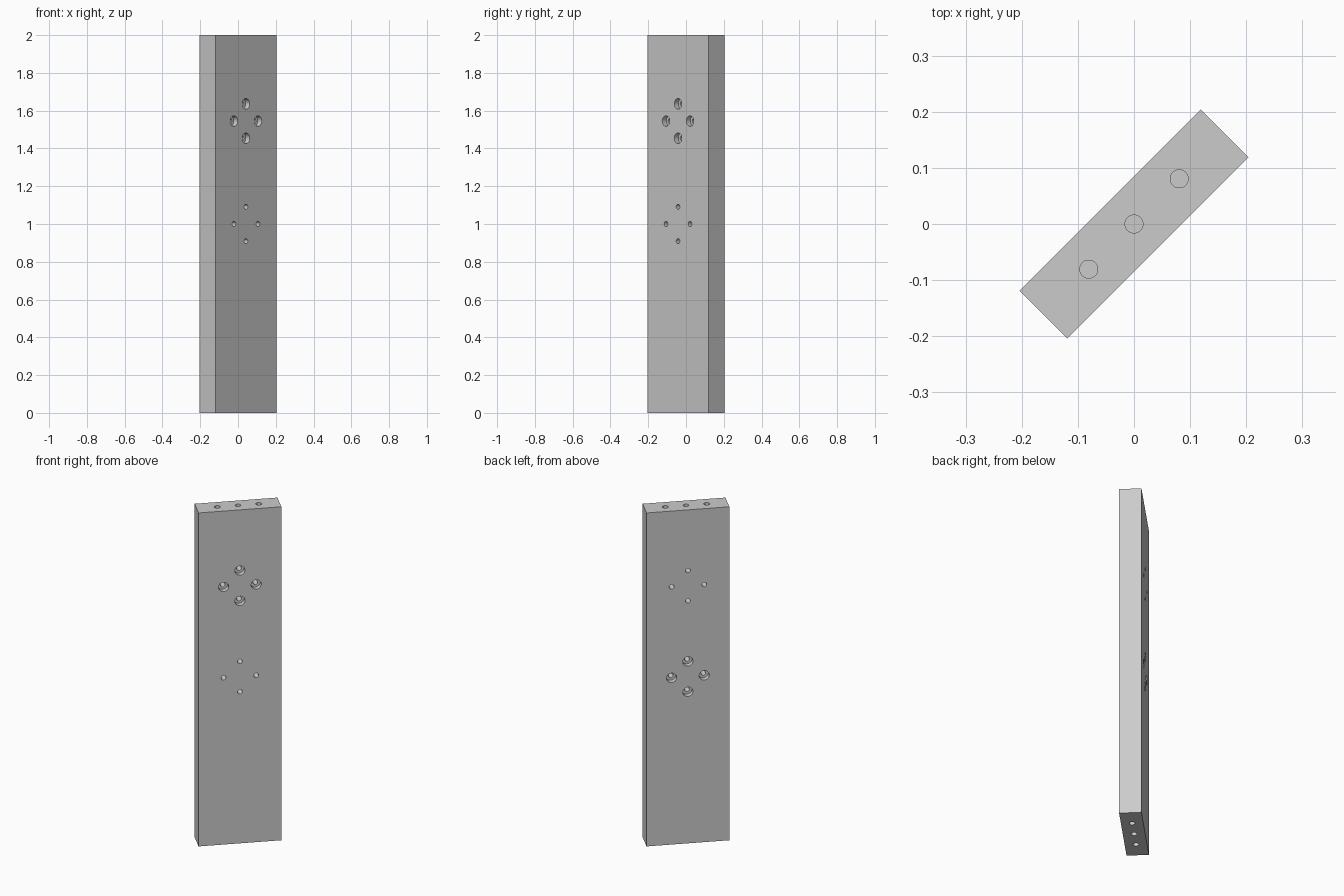
import bpy, bmesh
from math import radians, pi
from mathutils import Matrix, Vector

cube = bpy.data.objects.get("Cube")
if cube:
    bpy.data.objects.remove(cube, do_unlink=True)

WIDTH, THICK, HEIGHT = 0.457, 0.12, 2.0
BOLT_R, BORE_R, BORE_DEPTH = 0.0135, 0.028, 0.03
DOWEL_R, DOWEL_DEPTH = 0.016, 0.12
OVER = 0.02

grey = bpy.data.materials.new("light grey")
grey.use_nodes = True
colour = (0.6, 0.6, 0.6, 1)
grey.diffuse_color = colour
grey.node_tree.nodes["Principled BSDF"].inputs["Base Color"].default_value = colour


def make_object(name, bm):
    mesh = bpy.data.meshes.new(name)
    bm.to_mesh(mesh)
    bm.free()
    mesh.materials.append(grey)
    obj = bpy.data.objects.new(name, mesh)
    bpy.context.collection.objects.link(obj)
    return obj


def stepped_pin(bm, origin, axis, profile, sides=32):
    """Closed round pin with (radius, distance) steps along an axis."""
    turn = Vector((0, 0, 1)).rotation_difference(Vector(axis)).to_matrix().to_4x4()
    place = Matrix.Translation(origin) @ turn
    rings = []
    for radius, dist in profile:
        ring = [bm.verts.new(place @ (Matrix.Rotation(2 * pi * i / sides, 4, 'Z')
                                      @ Vector((radius, 0, dist))))
                for i in range(sides)]
        rings.append(ring)
    for a, b in zip(rings, rings[1:]):
        for i in range(sides):
            j = (i + 1) % sides
            bm.faces.new((a[i], a[j], b[j], b[i]))
    bm.faces.new(rings[0][::-1])
    bm.faces.new(rings[-1])


# Board
bm = bmesh.new()
bmesh.ops.create_cube(bm, size=1)
bmesh.ops.scale(bm, vec=(WIDTH, THICK, HEIGHT), verts=bm.verts)
bmesh.ops.translate(bm, vec=(0, 0, HEIGHT / 2), verts=bm.verts)
board = make_object("drilled_board", bm)

# Counterbored bolt holes: upper set opens to the front, lower set to the back
bm = bmesh.new()
bolt_profile = [(BORE_R, -OVER), (BORE_R, BORE_DEPTH),
                (BOLT_R, BORE_DEPTH), (BOLT_R, THICK + OVER)]
for centre, side in ((1.545, -1), (1.0, 1)):
    for dx, dz in ((0.09, 0), (-0.09, 0), (0, 0.091), (0, -0.091)):
        stepped_pin(bm, (dx, side * THICK / 2, centre + dz), (0, -side, 0), bolt_profile)

# Blind dowel holes in both ends
dowel_profile = [(DOWEL_R, -OVER), (DOWEL_R, DOWEL_DEPTH)]
for x in (-0.114, 0, 0.114):
    stepped_pin(bm, (x, 0, 0), (0, 0, 1), dowel_profile)
    stepped_pin(bm, (x, 0, HEIGHT), (0, 0, -1), dowel_profile)
bmesh.ops.recalc_face_normals(bm, faces=bm.faces)
cutter = make_object("hole_cutter", bm)
cutter.hide_render = True

# Drill the board, then discard the cutter
drill = board.modifiers.new("drill holes", 'BOOLEAN')
drill.operation = 'DIFFERENCE'
drill.solver = 'EXACT'
drill.object = cutter
bpy.ops.object.select_all(action='DESELECT')
bpy.context.view_layer.objects.active = board
board.select_set(True)
bpy.ops.object.modifier_apply(modifier=drill.name)
bpy.data.objects.remove(cutter, do_unlink=True)

# Smooth hole walls, sharp edges, and the diagonal stance
bpy.ops.object.shade_smooth_by_angle(angle=radians(30))
board.rotation_euler.z = radians(45)
